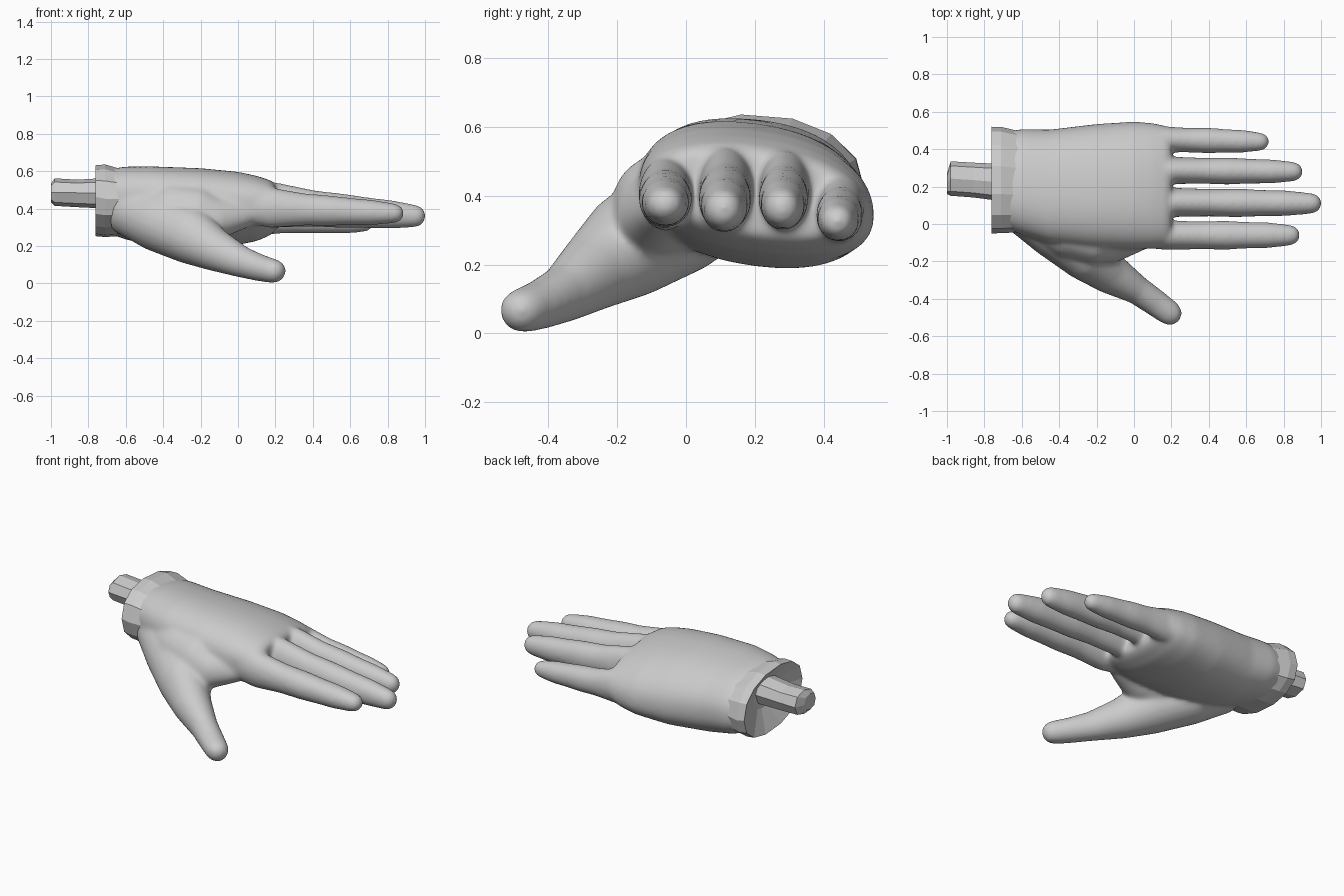
import bpy, bmesh, math
from mathutils import Vector


def loft(bm, secs, n=20, p=2.0, axis=None, tip=False, shear=0.0):
    """Closed skin through sections (x, y, z, half width, height up, height down)."""
    secs = [(Vector(s[:3]), s[3], s[4], s[5]) for s in secs]
    dirs = []
    for i in range(len(secs)):
        a, b = secs[max(i - 1, 0)][0], secs[min(i + 1, len(secs) - 1)][0]
        dirs.append(Vector(axis) if axis else (b - a).normalized())
    if tip:  # rounded end
        c, w, u, d = secs[-1]
        for deg in (30, 55, 75):
            t = math.radians(deg)
            k = math.cos(t)
            secs.append((c + dirs[-1] * w * math.sin(t), w * k, u * k, d * k))
            dirs.append(dirs[-1])
    rings = []
    for (c, w, u, d), t in zip(secs, dirs):
        side = Vector((0, 0, 1)).cross(t).normalized()
        up = t.cross(side)
        ring = []
        for k in range(n):
            a = 2 * math.pi * k / n
            ca, sa = math.cos(a), math.sin(a)
            x = math.copysign(abs(ca) ** (2 / p), ca) * w
            y = math.copysign(abs(sa) ** (2 / p), sa) * (u if sa > 0 else d)
            ring.append(bm.verts.new(c + side * x + up * (y - shear * x)))
        rings.append(ring)
    for r0, r1 in zip(rings, rings[1:]):
        for k in range(n):
            bm.faces.new((r0[k], r0[(k + 1) % n], r1[(k + 1) % n], r1[k]))
    bm.faces.new(rings[0][::-1])
    bm.faces.new(rings[-1])


def finish(bm, name):
    bmesh.ops.recalc_face_normals(bm, faces=bm.faces)
    me = bpy.data.meshes.new(name)
    bm.to_mesh(me)
    bm.free()
    ob = bpy.data.objects.new(name, me)
    bpy.context.collection.objects.link(ob)
    return ob


X = (1, 0, 0)
hand = bmesh.new()

# palm, little-finger side lower than the thumb side
loft(hand, [
    (-0.70, .235, .43, .255, .175, .155),
    (-0.60, .225, .43, .283, .19, .19),
    (-0.45, .200, .42, .305, .20, .215),
    (-0.20, .200, .395, .335, .215, .20),
    (0.00, .205, .385, .343, .205, .17),
    (0.10, .205, .39, .335, .178, .155),
    (0.17, .205, .40, .320, .145, .135),
    (0.20, .205, .40, .300, .120, .11)], n=40, p=2.25, axis=X, shear=.13)

# thumb, from its fleshy base to the tip
loft(hand, [
    (-0.62, .08, .40, .12, .13, .13),
    (-0.43, -.02, .325, .16, .17, .155),
    (-0.25, -.165, .245, .145, .165, .145),
    (-0.12, -.27, .175, .110, .118, .112),
    (0.02, -.355, .115, .078, .085, .085),
    (0.12, -.425, .085, .073, .07, .075),
    (0.19, -.476, .070, .068, .062, .07)], tip=True)

# web between thumb and index finger, and the swell at the thumb root
loft(hand, [
    (-0.55, .05, .40, .12, .13, .12),
    (-0.36, -.035, .375, .15, .165, .15),
    (-0.20, -.085, .35, .14, .165, .14),
    (-0.10, -.095, .335, .11, .13, .10),
    (0.02, -.07, .36, .08, .10, .07)], tip=True)

# four fingers: y at base, y at tip, z at base, z at tip, end, width, height
for y0, y1, z0, z1, end, w, h in [
        (-.060, -.06, .415, .375, .885, .079, .108),
        (.117, .11, .440, .360, 1.00, .078, .122),
        (.288, .28, .435, .365, .90, .074, .118),
        (.455, .44, .375, .325, .72, .070, .102)]:
    x0, secs = .02, []
    for t, kw, kh in [(0, .85, .85), (.2, 1, 1), (.42, .95, .80), (.58, .99, .76),
                      (.72, .91, .68), (.86, .88, .63), (1, .72, .50)]:
        x = x0 + (end + .003 - .7 * w - x0) * t
        secs.append((x, y0 + (y1 - y0) * t, z0 + (z1 - z0) * t ** .8,
                     w * kw, h * kh, h * kh))
    loft(hand, secs, tip=True)

# fuse everything into one smooth skin
skin = finish(hand, "hand")
rm = skin.modifiers.new("fuse", 'REMESH')
rm.mode = 'VOXEL'
rm.voxel_size = .0085
rm.use_smooth_shade = True
sm = skin.modifiers.new("soften", 'SMOOTH')
sm.factor = .5
sm.iterations = 40

# faceted wrist end with a shallow dished face
bm = bmesh.new()
loft(bm, [
    (-0.70, .235, .46, .10, .08, .08),
    (-0.762, .235, .44, .285, .190, .185),
    (-0.71, .235, .43, .284, .205, .180),
    (-0.60, .225, .43, .268, .172, .172)], n=14, p=2.25, axis=X, shear=.08)
finish(bm, "wrist")

# stump sticking out of the wrist
bm = bmesh.new()
loft(bm, [
    (-1.00, .215, .485, .055, .05, .05),
    (-0.98, .243, .487, .092, .075, .072),
    (-0.86, .235, .485, .093, .07, .077),
    (-0.69, .220, .485, .100, .08, .085)], n=8, p=2.3, axis=X)
finish(bm, "wrist_bone")
